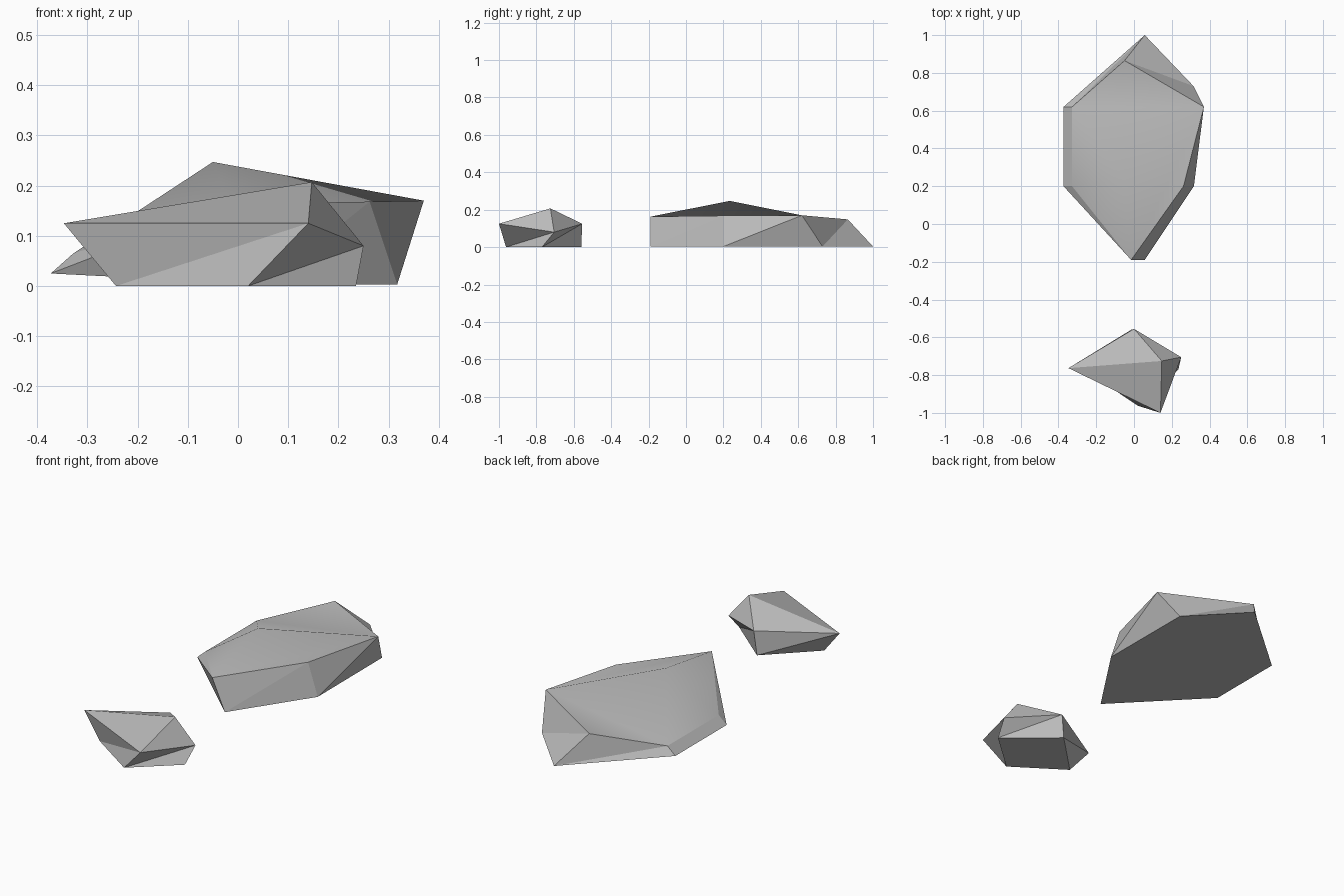
import bpy
import bmesh

default = bpy.data.objects.get("Cube")
if default:
    bpy.data.objects.remove(default, do_unlink=True)

# Single stone grey
stone = bpy.data.materials.new("stone_grey")
stone.use_nodes = True
grey = (0.5, 0.5, 0.5, 1)
stone.diffuse_color = grey
bsdf = stone.node_tree.nodes["Principled BSDF"]
bsdf.inputs["Base Color"].default_value = grey
bsdf.inputs["Roughness"].default_value = 0.9


def make_rock(name, base, rim, peak, cap, soft_top):
    """Faceted rock: ground ring, rim ring, and a cap of triangles up to the peak.
    Each cap triangle holds rim indices, with "peak" for the top point."""
    bm = bmesh.new()
    low = [bm.verts.new(co) for co in base]
    high = [bm.verts.new(co) for co in rim]
    top = bm.verts.new(peak)
    count = len(base)

    # Flat underside and side walls
    bm.faces.new(low[::-1])
    for i in range(count):
        j = (i + 1) % count
        bm.faces.new((low[i], low[j], high[j]))
        bm.faces.new((low[i], high[j], high[i]))

    # Cap, optionally rounded inside a crisp rim
    for tri in cap:
        face = bm.faces.new([top if k == "peak" else high[k] for k in tri])
        face.smooth = soft_top
    for e in bm.edges:
        e.smooth = all(f.smooth for f in e.link_faces)

    bmesh.ops.recalc_face_normals(bm, faces=bm.faces[:])
    mesh = bpy.data.meshes.new(name)
    bm.to_mesh(mesh)
    bm.free()
    mesh.materials.append(stone)
    bpy.context.collection.objects.link(bpy.data.objects.new(name, mesh))


# Broad slab rock at the back
make_rock(
    "large_rock",
    base=[(0.057, -0.19, 0.003), (0.317, 0.2, 0.003), (0.315, 0.73, 0.003),
          (0.057, 1.0, 0.003), (-0.373, 0.62, 0.025), (-0.373, 0.2, 0.025)],
    rim=[(-0.015, -0.19, 0.163), (0.262, 0.2, 0.168), (0.37, 0.62, 0.17),
         (-0.05, 0.865, 0.148), (-0.328, 0.62, 0.065), (-0.328, 0.2, 0.065)],
    peak=(-0.05, 0.235, 0.247),
    cap=[(0, 1, 2), (0, 2, "peak"), (2, 3, 4), (2, 4, "peak"),
         (4, 5, "peak"), (5, 0, "peak")],
    soft_top=True)

# Small pointed rock at the front
make_rock(
    "small_rock",
    base=[(0.02, -0.962, 0), (0.235, -0.77, 0), (-0.015, -0.56, 0), (-0.243, -0.785, 0)],
    rim=[(0.14, -1.0, 0.125), (0.25, -0.705, 0.08),
         (0.0, -0.555, 0.125), (-0.347, -0.763, 0.125)],
    peak=(0.147, -0.725, 0.207),
    cap=[(i, (i + 1) % 4, "peak") for i in range(4)],
    soft_top=False)
